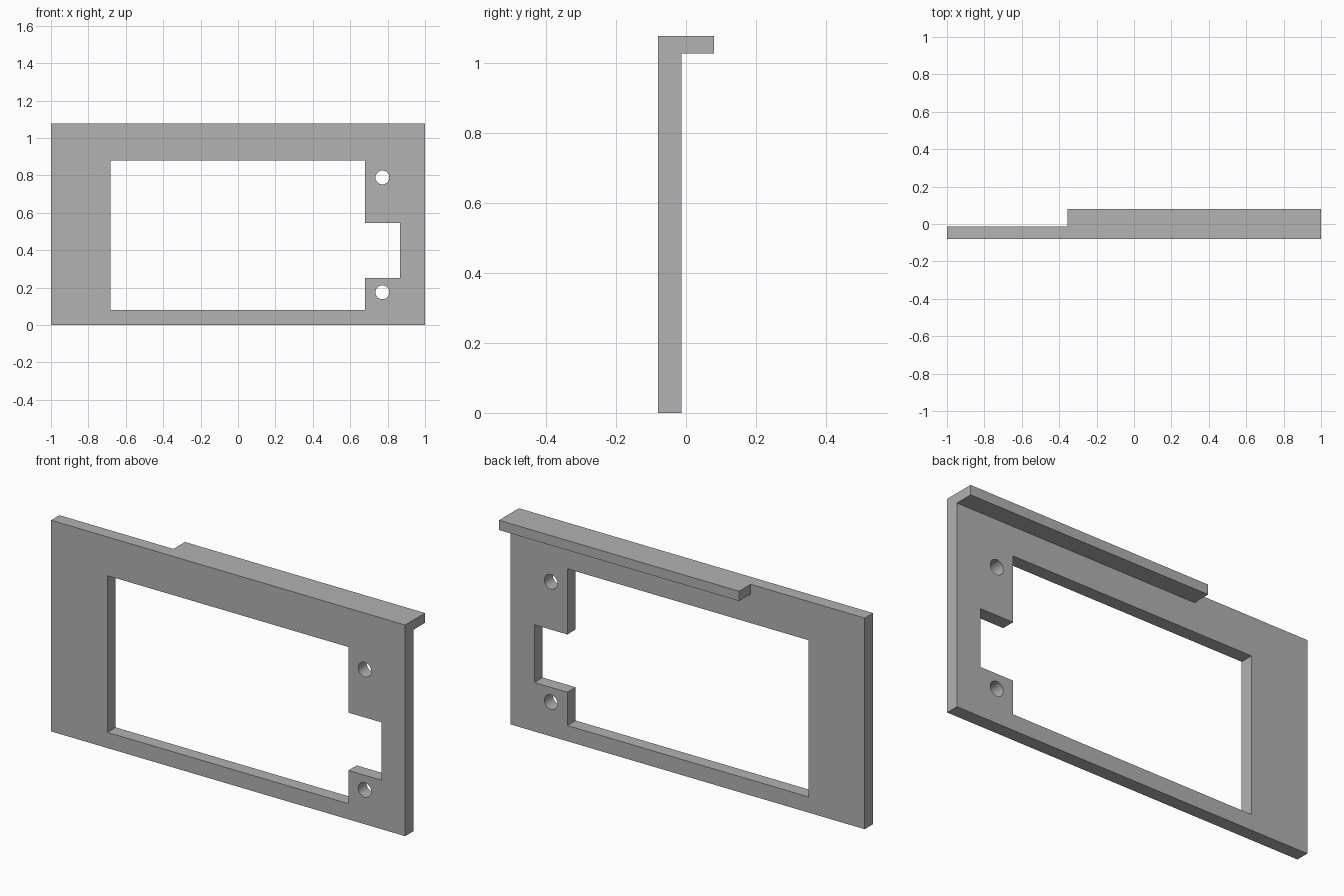
import bpy
from math import pi

if "Cube" in bpy.data.objects:
    bpy.data.objects.remove(bpy.data.objects["Cube"], do_unlink=True)

FRONT, BACK, LIP_BACK, TOP = -0.08, -0.013, 0.08, 1.078

grey = bpy.data.materials.new("plain grey")
grey.use_nodes = True
grey.diffuse_color = (0.445, 0.445, 0.445, 1)
grey.node_tree.nodes["Principled BSDF"].inputs["Base Color"].default_value = grey.diffuse_color


def box(name, x, y, z):
    """Box spanning the given (low, high) ranges."""
    bpy.ops.mesh.primitive_cube_add(size=1, location=[sum(r) / 2 for r in (x, y, z)])
    ob = bpy.context.object
    ob.name = name
    ob.scale = [r[1] - r[0] for r in (x, y, z)]
    bpy.ops.object.transform_apply(location=True, rotation=False, scale=True)
    ob.data.materials.append(grey)
    return ob


def combine(target, other, operation):
    """Apply a boolean and discard the helper."""
    mod = target.modifiers.new(operation, "BOOLEAN")
    mod.operation, mod.solver, mod.object = operation, "EXACT", other
    bpy.context.view_layer.objects.active = target
    bpy.ops.object.modifier_apply(modifier=mod.name)
    bpy.data.objects.remove(other, do_unlink=True)


# Frame plate with the ledge along its top back edge
frame = box("frame", (-1, 1), (FRONT, BACK), (0, TOP))
ledge = box("ledge", (-0.356, 1), (FRONT, LIP_BACK), (1.028, TOP))
combine(frame, ledge, "UNION")

# Window opening and its side notch
through = (-0.2, 0.2)
combine(frame, box("window_cutter", (-0.682, 0.679), through, (0.08, 0.88)), "DIFFERENCE")
combine(frame, box("notch_cutter", (0.5, 0.866), through, (0.25, 0.545)), "DIFFERENCE")

# Screw holes above and below the notch
for z in (0.789, 0.175):
    bpy.ops.mesh.primitive_cylinder_add(vertices=32, radius=0.037, depth=0.4,
                                        location=(0.772, 0, z), rotation=(pi / 2, 0, 0))
    hole = bpy.context.object
    hole.data.materials.append(grey)
    combine(frame, hole, "DIFFERENCE")

# Smooth hole walls, crisp edges elsewhere
bpy.ops.object.select_all(action="DESELECT")
frame.select_set(True)
bpy.context.view_layer.objects.active = frame
bpy.ops.object.shade_smooth_by_angle(angle=pi / 6)
